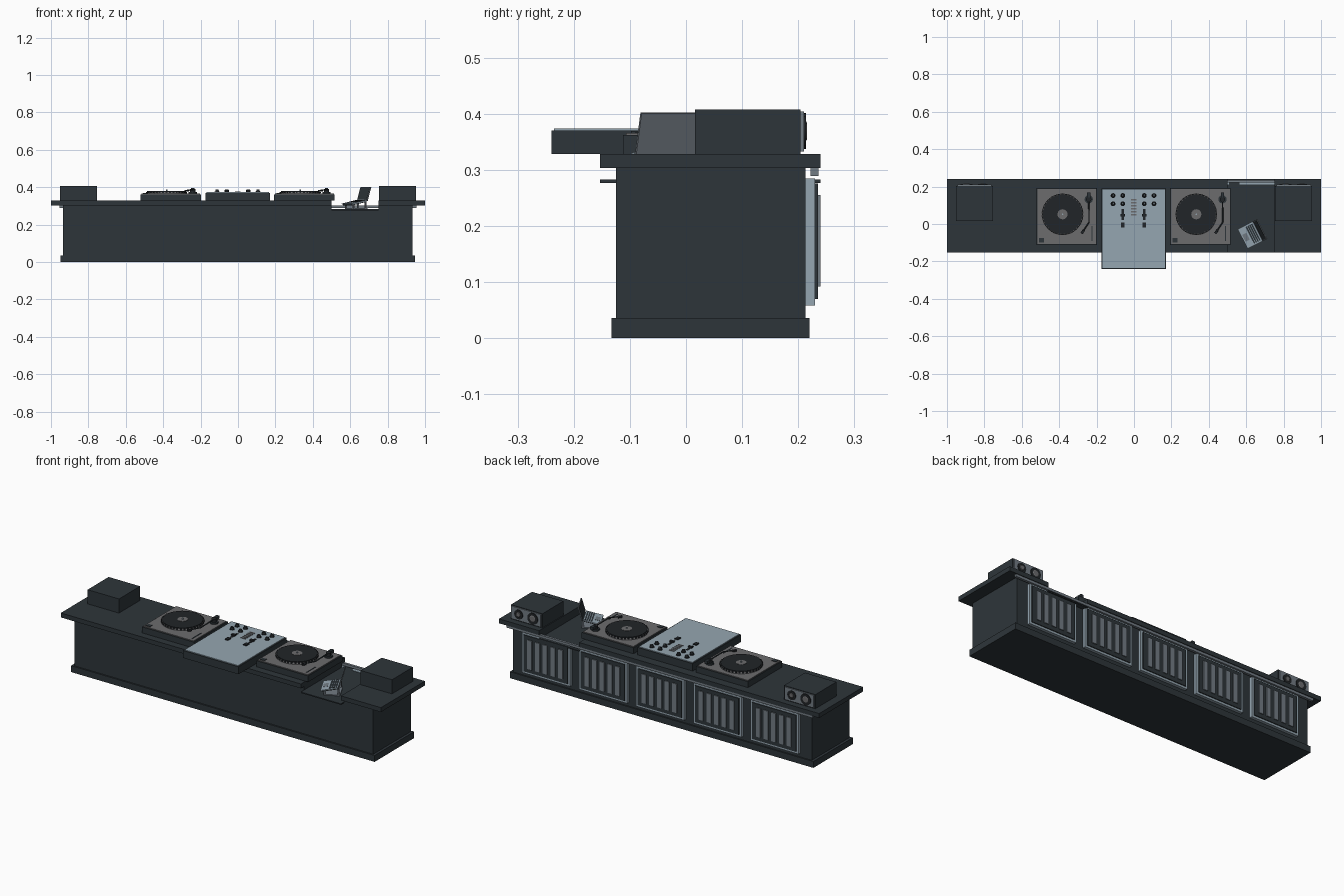
import bpy, bmesh, math
from mathutils import Matrix, Vector

if "Cube" in bpy.data.objects:
    bpy.data.objects.remove(bpy.data.objects["Cube"])


def material(name, rgb):
    m = bpy.data.materials.new(name)
    m.diffuse_color = (*rgb, 1)
    m.use_nodes = True
    m.node_tree.nodes["Principled BSDF"].inputs["Base Color"].default_value = m.diffuse_color
    return m


DARK = material("charcoal", (0.027, 0.036, 0.042))
LIGHT = material("pale steel blue", (0.30, 0.38, 0.44))
GREY = material("warm grey", (0.15, 0.15, 0.155))
SLATE = material("slate grey", (0.17, 0.20, 0.23))
BLACK = material("near black", (0.015, 0.018, 0.021))


def finish(name, bm, mat, matrix=None, smooth=False):
    bmesh.ops.recalc_face_normals(bm, faces=bm.faces)
    if matrix:
        bm.transform(matrix)
    me = bpy.data.meshes.new(name)
    bm.to_mesh(me)
    bm.free()
    me.materials.append(mat)
    ob = bpy.data.objects.new(name, me)
    bpy.context.collection.objects.link(ob)
    if smooth:
        bpy.ops.object.select_all(action='DESELECT')
        ob.select_set(True)
        bpy.context.view_layer.objects.active = ob
        bpy.ops.object.shade_smooth_by_angle()
    return ob


def box(name, x, y, z, mat, matrix=None):
    bm = bmesh.new()
    size = [b - a for a, b in (x, y, z)]
    mid = [(a + b) / 2 for a, b in (x, y, z)]
    bmesh.ops.create_cube(bm, size=1, matrix=Matrix.Translation(mid) @ Matrix.Diagonal((*size, 1)))
    return finish(name, bm, mat, matrix)


def disc(name, x, y, z0, z1, r, mat, r2=None, seg=32, matrix=None):
    bm = bmesh.new()
    bmesh.ops.create_cone(bm, cap_ends=True, segments=seg, radius1=r, radius2=r if r2 is None else r2,
                          depth=z1 - z0, matrix=Matrix.Translation((x, y, (z0 + z1) / 2)))
    return finish(name, bm, mat, matrix, True)


def tube(name, pts, r, mat):
    cu = bpy.data.curves.new(name, 'CURVE')
    cu.dimensions = '3D'
    cu.bevel_depth, cu.bevel_resolution, cu.use_fill_caps = r, 2, True
    sp = cu.splines.new('POLY')
    sp.points.add(len(pts) - 1)
    for p, co in zip(sp.points, pts):
        p.co = (*co, 1)
    cu.materials.append(mat)
    bpy.context.collection.objects.link(bpy.data.objects.new(name, cu))


# Cabinet: notched front profile extruded in depth, plus plinth
bm = bmesh.new()
profile = [(-0.935, 0.03), (0.932, 0.03), (0.932, 0.304), (0.75, 0.304), (0.75, 0.279),
           (0.5, 0.279), (0.5, 0.304), (-0.935, 0.304)]
f = bm.faces.new([bm.verts.new((x, -0.125, z)) for x, z in profile])
ext = bmesh.ops.extrude_face_region(bm, geom=[f])
bmesh.ops.translate(bm, vec=(0, 0.338, 0), verts=[v for v in ext["geom"] if isinstance(v, bmesh.types.BMVert)])
finish("cabinet_body", bm, DARK)
box("plinth", (-0.95, 0.947), (-0.133, 0.22), (0, 0.036), DARK)

# Counter in two pieces with a sunken laptop shelf between
box("counter_left", (-1, 0.5), (-0.153, 0.24), (0.303, 0.328), DARK)
box("counter_right", (0.75, 1), (-0.153, 0.24), (0.303, 0.328), DARK)
box("sunken_shelf", (0.5, 0.75), (-0.153, 0.24), (0.277, 0.283), DARK)
box("light_strip", (-0.955, 0.955), (0.222, 0.236), (0.289, 0.303), SLATE)

# Slatted panels on the audience side
for i in range(5):
    c = (i - 2) * 0.357
    box("panel_frame", (c - 0.15, c + 0.15), (0.21, 0.23), (0.058, 0.285), LIGHT)
    box("panel_backing", (c - 0.137, c + 0.137), (0.229, 0.235), (0.07, 0.276), DARK)
    for k in range(5):
        s = c + (k - 2) * 0.048
        box("panel_slat", (s - 0.014, s + 0.014), (0.234, 0.24), (0.092, 0.255), SLATE)

# Monitor speakers facing the audience
for c in (-0.853, 0.853):
    box("speaker_cabinet", (c - 0.098, c + 0.098), (0.016, 0.204), (0.328, 0.408), DARK)
    box("speaker_baffle", (c - 0.092, c + 0.092), (0.203, 0.21), (0.333, 0.404), SLATE)
    for dx, r in ((-0.043, 0.032), (0.045, 0.026)):
        face = Matrix.Translation((c + dx, 0.21, 0.369)) @ Matrix.Rotation(-math.pi / 2, 4, 'X')
        disc("speaker_ring", 0, 0, -0.002, 0.004, r, BLACK, matrix=face)
        disc("speaker_cone", 0, 0, 0.003, 0.006, r * 0.6, GREY, r * 0.45, matrix=face)

# Mixer
box("mixer_body", (-0.175, 0.171), (-0.24, 0.19), (0.328, 0.370), DARK)
box("mixer_top", (-0.169, 0.165), (-0.235, 0.185), (0.369, 0.374), LIGHT)
for x in (-0.112, -0.06, 0.055, 0.107):
    for y in (0.152, 0.108):
        disc("knob_base", x, y, 0.373, 0.377, 0.013, BLACK, seg=20)
        disc("knob", x, y, 0.376, 0.388, 0.010, BLACK, 0.008, seg=20)
        box("knob_marker", (x - 0.0015, x + 0.0015), (y, y + 0.007), (0.387, 0.3888), LIGHT)
for x in (-0.06, 0.055):
    box("fader_track", (x - 0.006, x + 0.006), (0.022, 0.08), (0.373, 0.376), BLACK)
    box("fader_cap", (x - 0.011, x + 0.011), (0.04, 0.054), (0.375, 0.384), BLACK)
    box("cue_button", (x - 0.01, x + 0.01), (-0.018, 0.008), (0.373, 0.380), BLACK)
for k in range(6):
    y = 0.05 + k * 0.016
    box("level_meter_bar", (-0.017, 0.013), (y - 0.0035, y + 0.0035), (0.373, 0.377), GREY)

# Turntables
for c in (-0.36, 0.355):
    box("turntable_base", (c - 0.162, c + 0.162), (-0.112, 0.192), (0.328, 0.362), DARK)
    box("turntable_top", (c - 0.157, c + 0.157), (-0.107, 0.187), (0.361, 0.366), GREY)
    px, py = c - 0.022, 0.052
    disc("platter", px, py, 0.365, 0.375, 0.110, GREY, 0.107, seg=48)
    for k in range(36):
        a = k * math.tau / 36
        m = Matrix.Translation((px, py, 0)) @ Matrix.Rotation(a, 4, 'Z')
        box("strobe_dot", (0.103, 0.1105), (-0.005, 0.005), (0.368, 0.3758), BLACK, m)
    disc("record", px, py, 0.374, 0.379, 0.104, BLACK, seg=48)
    disc("record_label", px, py, 0.378, 0.3805, 0.027, GREY)
    disc("spindle", px, py, 0.38, 0.388, 0.004, LIGHT, seg=12)
    ax, ay = c + 0.118, 0.132
    disc("arm_base", ax, ay, 0.365, 0.374, 0.022, DARK)
    disc("arm_pivot", ax, ay, 0.373, 0.391, 0.014, BLACK, seg=24)
    box("arm_counterweight", (ax - 0.009, ax + 0.009), (ay + 0.01, ay + 0.036), (0.379, 0.395), DARK)
    tube("tone_arm", [(ax, ay, 0.387), (ax + 0.002, 0.01, 0.386), (ax - 0.03, -0.038, 0.384)], 0.0035, DARK)
    head = Matrix.Translation((ax - 0.032, -0.041, 0.382)) @ Matrix.Rotation(math.radians(-34), 4, 'Z')
    box("arm_head", (-0.007, 0.007), (-0.012, 0.012), (-0.004, 0.004), BLACK, head)
    box("pitch_slider_track", (ax + 0.014, ax + 0.02), (-0.09, -0.01), (0.365, 0.3675), DARK)
    box("start_button", (c - 0.148, c - 0.122), (-0.098, -0.076), (0.365, 0.369), DARK)

# Laptop on a tilted stand; local +x points from user edge to screen hinge
place = Matrix.Translation((0.63, -0.055, 0)) @ Matrix.Rotation(math.radians(27), 4, 'Z')
box("stand_foot", (-0.04, 0.045), (-0.05, 0.05), (0.283, 0.288), SLATE, place)
for v in (-0.046, 0.046):
    box("stand_leg_front", (-0.04, -0.032), (v - 0.004, v + 0.004), (0.286, 0.305), SLATE, place)
    box("stand_leg_back", (0.032, 0.04), (v - 0.004, v + 0.004), (0.286, 0.322), SLATE, place)
deck = place @ Matrix.Translation((-0.054, 0, 0.307)) @ Matrix.Rotation(math.radians(-12), 4, 'Y')
box("stand_tray", (0.004, 0.094), (-0.052, 0.052), (-0.005, 0), DARK, deck)
box("laptop_base", (0, 0.092), (-0.059, 0.059), (0, 0.006), LIGHT, deck)
for k in range(4):
    u = 0.044 + k * 0.011
    box("keyboard_row", (u, u + 0.008), (-0.05, 0.05), (0.0055, 0.0075), DARK, deck)
box("trackpad", (0.008, 0.034), (-0.02, 0.02), (0.0055, 0.007), SLATE, deck)
lid = place @ Matrix.Translation((0.037, 0, 0.329)) @ Matrix.Rotation(math.radians(16), 4, 'Y')
box("laptop_lid", (0, 0.005), (-0.059, 0.059), (0, 0.076), SLATE, lid)
box("laptop_screen", (-0.001, 0.001), (-0.054, 0.054), (0.006, 0.071), DARK, lid)
